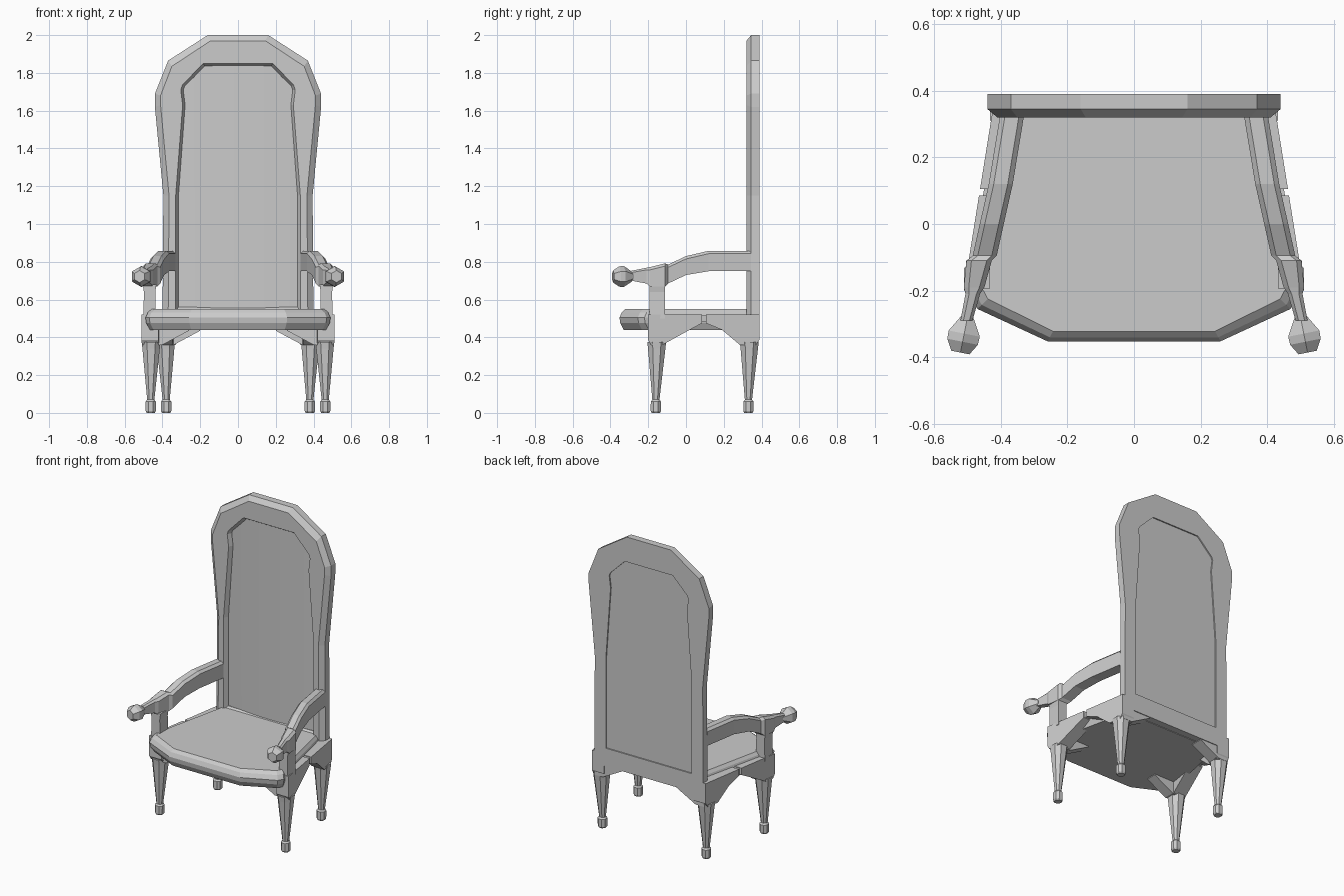
import bpy, bmesh, math
from mathutils import Vector

if "Cube" in bpy.data.objects:
    bpy.data.objects.remove(bpy.data.objects["Cube"])


def loft(name, rings, mirror=False, wrap=False):
    """Skin a list of equal-length closed rings; cap the ends unless wrapped."""
    bm = bmesh.new()
    vs = [[bm.verts.new(p) for p in r] for r in rings]
    n = len(rings[0])
    for i in range(len(vs) if wrap else len(vs) - 1):
        a, b = vs[i], vs[(i + 1) % len(vs)]
        for j in range(n):
            k = (j + 1) % n
            bm.faces.new((a[j], a[k], b[k], b[j]))
    if not wrap:
        bm.faces.new(vs[0])
        bm.faces.new(vs[-1])
    bmesh.ops.recalc_face_normals(bm, faces=bm.faces)
    me = bpy.data.meshes.new(name)
    bm.to_mesh(me)
    bm.free()
    ob = bpy.data.objects.new(name, me)
    bpy.context.collection.objects.link(ob)
    if mirror:
        ob.modifiers.new("Mirror", 'MIRROR')
    return ob


def both(half):
    """Complete a right-hand half profile with its left-hand reflection."""
    return half + [(-x, v) for x, v in reversed(half)]


# Back frame: arched ring with chamfered front edges
outer = both([(.40, .44), (.395, 1.15), (.44, 1.62), (.44, 1.69), (.37, 1.865), (.16, 2.0)])
front = both([(.37, .46), (.365, 1.15), (.41, 1.63), (.41, 1.68), (.35, 1.835), (.145, 1.97)])
lip = both([(.33, .54), (.33, 1.15), (.293, 1.63), (.303, 1.71), (.295, 1.735), (.185, 1.85)])
inner = both([(.315, .56), (.315, 1.15), (.28, 1.63), (.29, 1.71), (.282, 1.73), (.175, 1.835)])
loft("back_frame", [[(x, y, z) for x, z in prof] for prof, y in
     ((outer, .39), (outer, .345), (front, .32), (lip, .32), (inner, .345), (inner, .39))],
     wrap=True)

# Back cushion: softly bulging panel set into the frame
cols = []
for i in range(17):
    x = -.33 + .66 * i / 16
    top = 1.86 if abs(x) < .19 else 1.86 - (abs(x) - .19) * .9
    yf = .338 + .014 * (x / .33) ** 2
    cols.append([(x, yf, .5), (x, yf, top), (x, .382, top), (x, .382, .5)])
panel = loft("back_cushion", cols)

# Seat cushion: bowed front, bevelled rim
plan = both([(.365, .34), (.49, -.22), (.47, -.255), (.26, -.352)])


def inset(d):
    return [(x * (1 - d / .45), y if y > .3 else y + d) for x, y in plan]


loft("seat_cushion", [[(x, y, z) for x, y in inset(d)] for d, z in
     ((.022, .44), (.004, .475), (0, .505), (.012, .532), (.03, .55))])


# Side rails: arched brackets following the splayed plan of the seat
def rail(name, prof, out=0.0, thick=.09):
    loft(name, [[(.479 - .16 * y - out - t, y, z) for y, z in prof] for t in (0, thick)], True)


rail("front_side_rail", [(-.2, .52), (-.2, .385), (-.185, .36), (-.125, .36),
                         (.02, .44), (.085, .475), (.085, .52)])
rail("rear_side_rail", [(.105, .52), (.105, .475), (.19, .44), (.285, .36),
                        (.37, .36), (.39, .39), (.39, .52)])
rail("middle_side_rail", [(.07, .515), (.07, .48), (.12, .48), (.12, .515)], .012, .07)


# Corner brackets running inwards from the legs
def bracket(name, x, y0, y1):
    prof = [(x, .36), (x - .06, .36), (x - .2, .435), (x - .2, .45), (x, .46)]
    loft(name, [[(a, y, z) for a, z in prof] for y in (y0, y1)], True)


bracket("front_bracket", .46, -.185, -.115)
bracket("rear_bracket", .40, .305, .385)


# Legs: eight-sided taper ending in a small block foot
def leg(name, top, foot):
    rings = []
    for z, h, t in ((0, .022, 0), (.01, .027, 0), (.06, .027, 0), (.07, .019, 0),
                    (.34, .046, 1), (.375, .05, 1)):
        cx, cy = (foot[k] + (top[k] - foot[k]) * (t or z / .375 * .6) for k in (0, 1))
        c = h * .45
        rings.append([(cx + a, cy + b, z) for a, b in
                      ((h, -c), (h, c), (c, h), (-c, h), (-h, c), (-h, -c), (-c, -h), (c, -h))])
    loft(name, rings, True)


leg("front_leg", (.46, -.155), (.462, -.16))
leg("rear_leg", (.383, .335), (.38, .33))


# Arm rests: rectangular beam with chamfered top edges, curving down to the front
def arm_ring(y, x, h, zb, zt):
    c = min(.015, h * .5)
    return [(x - h, y, zb), (x + h, y, zb), (x + h, y, zt - c), (x + h - c, y, zt),
            (x - h + c, y, zt), (x - h, y, zt - c)]


loft("arm_rest", [arm_ring(*s) for s in (
    (.345, .363, .036, .75, .858), (.12, .40, .036, .75, .858), (0, .427, .036, .73, .83),
    (-.095, .448, .036, .685, .785), (-.11, .465, .038, .67, .792),
    (-.19, .48, .031, .67, .772), (-.21, .484, .022, .685, .768),
    (-.29, .503, .018, .70, .752))], True)

# Arm posts
loft("arm_post", [[(x + a * h, -.152 + b * .042, z) for a, b in ((1, -1), (1, 1), (-1, 1), (-1, -1))]
                  for z, x, h in ((.5, .468, .033), (.64, .468, .03), (.68, .468, .036))], True)

# Arm knobs: faceted six-sided ends
axis = Vector((.2, -1, 0)).normalized()
side = Vector((1, .2, 0)).normalized()
up = Vector((0, 0, 1))
knob = []
for d, r in ((0, .022), (.05, .055), (.075, .054), (.108, .032)):
    c = Vector((.50, -.28, .722)) + axis * d
    knob.append([c + side * r * math.cos(math.tau * (j + .5) / 6)
                 + up * r * math.sin(math.tau * (j + .5) / 6) for j in range(6)])
loft("arm_knob", knob, True)

# Soft shading on the bulging back cushion only
bpy.context.view_layer.objects.active = panel
panel.select_set(True)
bpy.ops.object.shade_smooth_by_angle(angle=math.radians(30))
